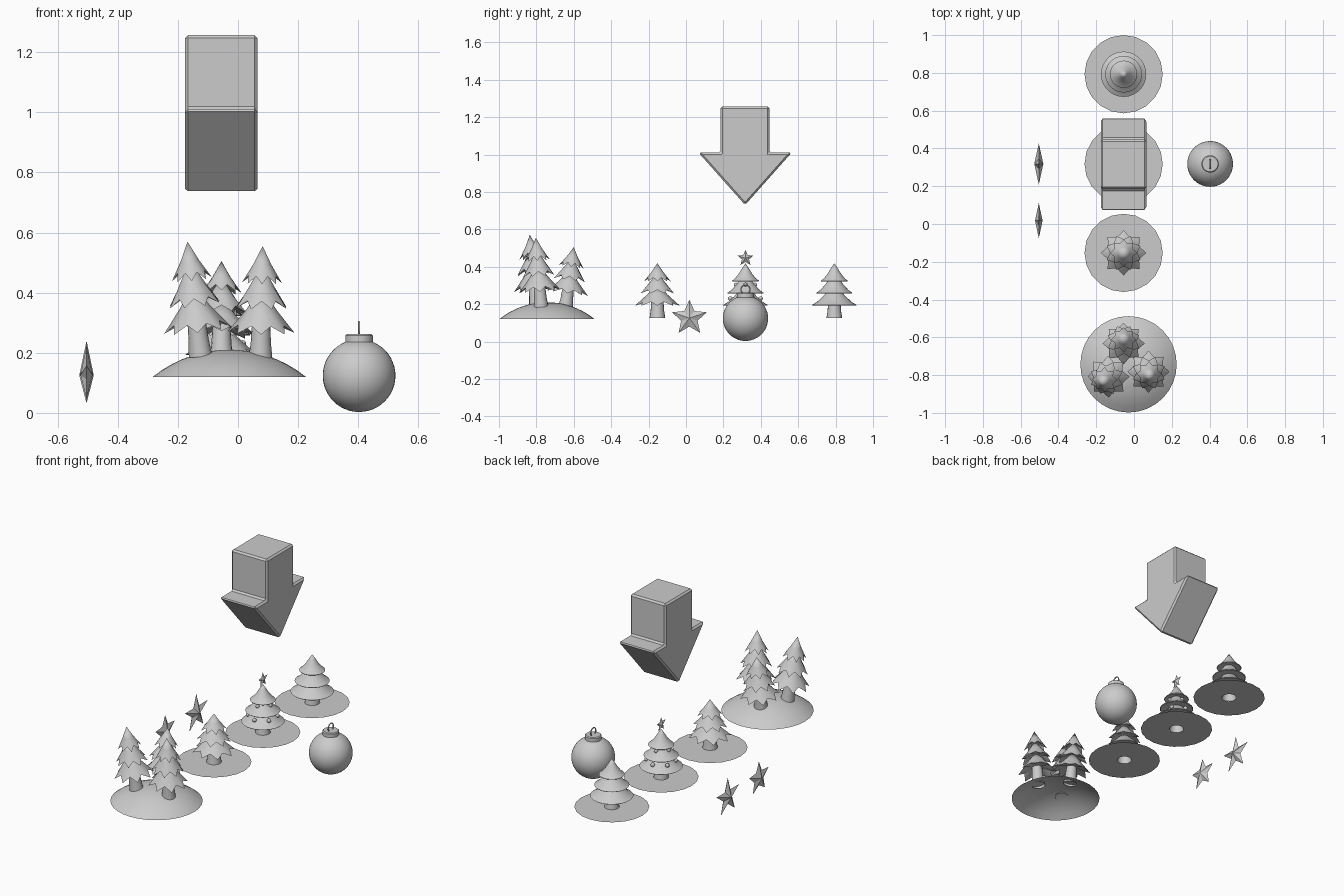
import bpy, bmesh
from math import pi, sin, cos, radians
from mathutils import Matrix, Vector

if "Cube" in bpy.data.objects:
    bpy.data.objects.remove(bpy.data.objects["Cube"])

I = Matrix.Identity(4)


def finish(bm, name, matrix=I, smooth=None):
    bmesh.ops.remove_doubles(bm, verts=bm.verts, dist=1e-5)
    bm.transform(matrix)
    me = bpy.data.meshes.new(name)
    bm.to_mesh(me)
    bm.free()
    if smooth:
        me.shade_smooth()
        me.set_sharp_from_angle(angle=radians(smooth))
    ob = bpy.data.objects.new(name, me)
    bpy.context.collection.objects.link(ob)
    return ob


def lathe(name, profile, sides, matrix=I, smooth=35, jag=None, turn=0.0):
    """Revolve (r, z) points, top to bottom; row `jag` alternates into points."""
    bm = bmesh.new()
    rows = []
    for i, (r, z) in enumerate(profile):
        row = []
        for j in range(sides):
            a = 2 * pi * j / sides + turn
            notch = i == jag and j % 2
            rr, zz = (r * 0.74, z + 0.02) if notch else (r, z)
            row.append(bm.verts.new((rr * cos(a), rr * sin(a), zz)))
        rows.append(row)
    for up, low in zip(rows, rows[1:]):
        for j in range(sides):
            k = (j + 1) % sides
            bm.faces.new((up[j], low[j], low[k], up[k]))
    return finish(bm, name, matrix, smooth)


# (top height, bottom height, radius) of the branch layers
TIERS = [(0.293, 0.196, 0.072), (0.245, 0.131, 0.097), (0.185, 0.066, 0.12)]


def tree(name, matrix, jagged):
    lathe(name + "_trunk", [(0.032, 0.10), (0.036, 0.04), (0.042, 0)], 16, matrix)
    for n, (top, low, r) in enumerate(TIERS):
        h = top - low
        if jagged:
            prof = [(0, top), (r * 0.45, low + h * 0.5), (r, low), (0.02, low + 0.03), (0, low + 0.03)]
            lathe(f"{name}_branches_{n}", prof, 16, matrix, 40, 2, n * pi / 8)
        else:
            prof = [(0, top), (r * 0.25, low + h * 0.72), (r * 0.5, low + h * 0.42),
                    (r * 0.78, low + h * 0.16), (r, low + 0.003), (r * 0.97, low), (0, low + 0.012)]
            lathe(f"{name}_branches_{n}", prof, 28, matrix)


def star(name, loc, r, inner, depth):
    """Five-pointed faceted star facing along x."""
    bm = bmesh.new()
    rim = []
    for j in range(10):
        a, q = pi / 2 + j * pi / 5, inner * r if j % 2 else r
        rim.append(bm.verts.new((0, q * cos(a), q * sin(a))))
    front, back = bm.verts.new((depth, 0, 0)), bm.verts.new((-depth, 0, 0))
    for j in range(10):
        k = (j + 1) % 10
        bm.faces.new((rim[j], rim[k], front))
        bm.faces.new((rim[k], rim[j], back))
    return finish(bm, name, Matrix.Translation(loc))


def ball(name, loc, r, u=16, v=10):
    bm = bmesh.new()
    bmesh.ops.create_uvsphere(bm, u_segments=u, v_segments=v, radius=r)
    return finish(bm, name, Matrix.Translation(loc), 40)


# Three single trees on flat round bases
CX, GROUND = -0.055, 0.126
for name, y, jagged in (("pine_tree", -0.153, True), ("decorated_tree", 0.318, False), ("plain_tree", 0.793, False)):
    m = Matrix.Translation((CX, y, GROUND))
    lathe(name + "_base", [(0.042, 0), (0.207, 0)], 20, m, None)
    tree(name, m, jagged)

# Baubles and top star on the decorated tree
for count, r, z in ((6, 0.081, 0.23), (4, 0.05, 0.303)):
    for k in range(count):
        a = pi / 2 + 2 * pi * k / count
        ball(f"bauble_{count}_{k}", (CX + r * cos(a), 0.318 + r * sin(a), z), 0.012, 12, 8)
star("tree_top_star", (CX, 0.318, 0.446), 0.045, 0.45, 0.012)

# Mound: shallow open dome
R, edge = 0.406, 0.255
dome = []
for i in range(9):
    r = edge * i / 8
    dome.append((r, 0.21 - R + (R * R - r * r) ** 0.5))
lathe("mound", dome, 32, Matrix.Translation((-0.029, -0.743, 0)))

# Leaning trees on the mound: base, tip
for n, (b, t) in enumerate((((-0.125, -0.80, 0.19), (-0.168, -0.835, 0.57)),
                            ((0.075, -0.775, 0.185), (0.082, -0.803, 0.555)),
                            ((-0.055, -0.643, 0.185), (-0.055, -0.60, 0.505)))):
    b, t = Vector(b), Vector(t)
    d = t - b
    rot = Vector((0, 0, 1)).rotation_difference(d).to_matrix().to_4x4()
    tree(f"mound_tree_{n}", Matrix.Translation(b) @ rot @ Matrix.Diagonal((0.93, 0.93, d.length / 0.293, 1)), True)

# Downward arrow: profile in y-z extruded along x
pts = [(0.131, 1.257), (0.131, 1.01), (0.249, 1.01), (0, 0.73)]
pts += [(-y, z) for y, z in reversed(pts[:3])]
bm = bmesh.new()
f = bm.faces.new([bm.verts.new((-0.176, 0.316 + y, z)) for y, z in pts])
ext = bmesh.ops.extrude_face_region(bm, geom=[f])
bmesh.ops.translate(bm, vec=(0.241, 0, 0), verts=[g for g in ext["geom"] if isinstance(g, bmesh.types.BMVert)])
bmesh.ops.recalc_face_normals(bm, faces=bm.faces)
arrow = finish(bm, "arrow")
bev = arrow.modifiers.new("edge_bevel", "BEVEL")
bev.width, bev.segments = 0.01, 1

# Hanging ball with cap and ring
bx, by = 0.403, 0.318
ball("ornament_ball", (bx, by, 0.124), 0.121, 40, 24)
lathe("ornament_cap", [(0, 0.262), (0.041, 0.262), (0.046, 0.257), (0.046, 0.235), (0, 0.235)], 32,
      Matrix.Translation((bx, by, 0)))
bpy.ops.mesh.primitive_torus_add(major_segments=28, minor_segments=8, major_radius=0.024, minor_radius=0.0035,
                                 location=(bx, by, 0.278), rotation=(0, pi / 2, 0))
bpy.context.object.name = "ornament_ring"
bpy.context.object.data.shade_smooth()

# Two loose stars
star("large_star", (-0.504, 0.318, 0.125), 0.115, 0.38, 0.024)
star("small_star", (-0.504, 0.018, 0.126), 0.098, 0.47, 0.02)
